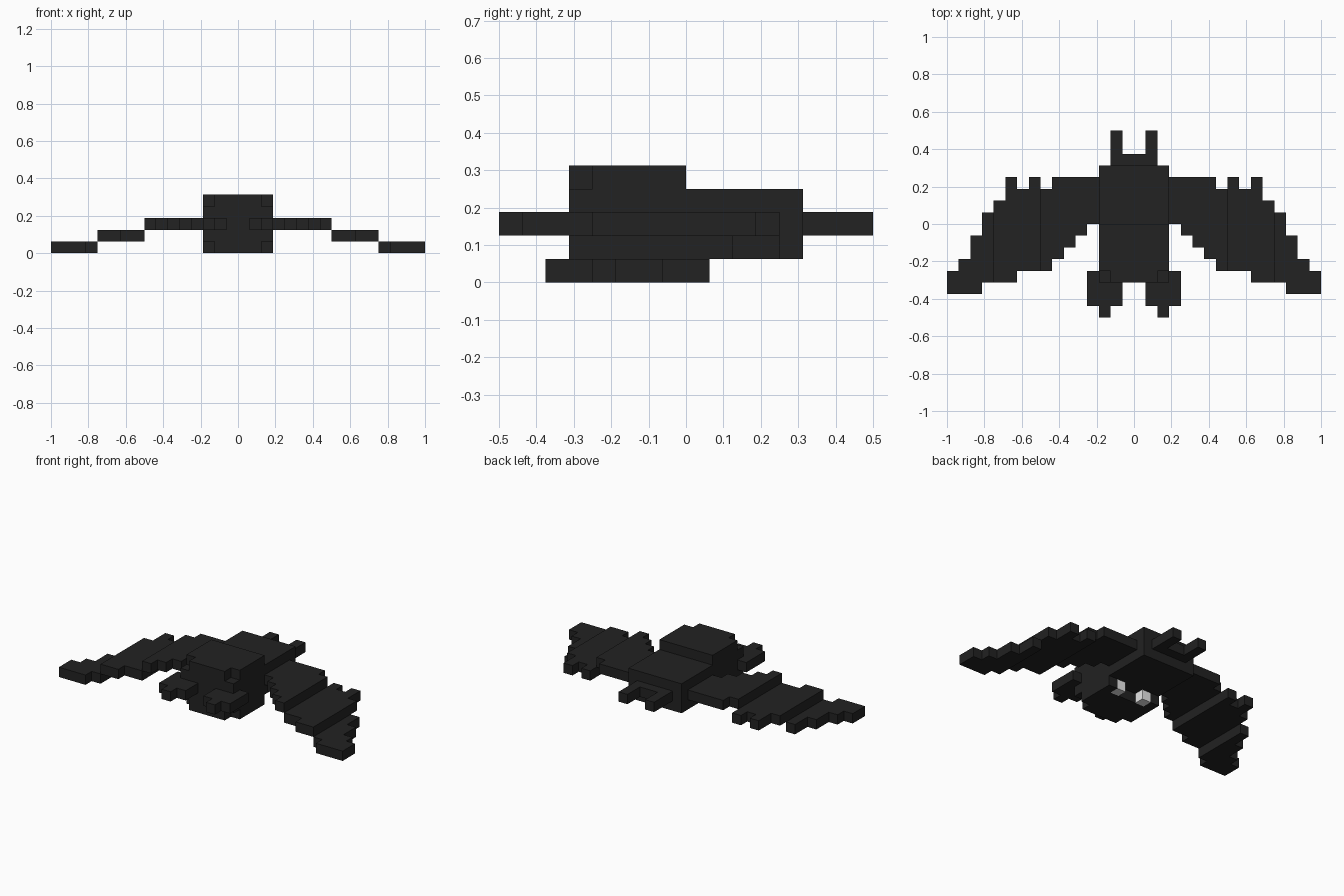
import bpy
import bmesh
import math
from mathutils import Vector

UNIT = 1 / 16  # edge length of one block

default_cube = bpy.data.objects.get("Cube")
if default_cube:
    bpy.data.objects.remove(default_cube, do_unlink=True)


def make_material(name, value):
    mat = bpy.data.materials.new(name)
    mat.use_nodes = True
    colour = (value, value, value, 1)
    mat.diffuse_color = colour
    mat.node_tree.nodes["Principled BSDF"].inputs["Base Color"].default_value = colour
    return mat


charcoal = make_material("charcoal", 0.016)
tooth_white = make_material("tooth_white", 0.8)


def cells_in(box):
    """All block positions inside a box given as x, y and z ranges."""
    (x0, x1), (y0, y1), (z0, z1) = box
    return {(x, y, z) for x in range(x0, x1)
            for y in range(y0, y1) for z in range(z0, z1)}


def block_part(name, boxes, mat, cuts=(), mirror=False):
    """Closed outer skin of a union of boxes, minus cuts."""
    cells = set().union(*(cells_in(b) for b in boxes))
    for cut in cuts:
        cells -= cells_in(cut)
    bm = bmesh.new()
    for cell in cells:
        for axis in range(3):
            for side in (-1, 1):
                step = Vector((0, 0, 0))
                step[axis] = side
                if tuple(int(c) for c in Vector(cell) + step) in cells:
                    continue
                # Square on the exposed side of this block
                u, v = Vector((0, 0, 0)), Vector((0, 0, 0))
                u[(axis + 1) % 3] = v[(axis + 2) % 3] = 0.5
                mid = Vector(cell) + Vector((0.5, 0.5, 0.5)) + step / 2
                ring = [mid - u - v, mid + u - v, mid + u + v, mid - u + v]
                if side < 0:
                    ring.reverse()
                if mirror:
                    ring = [Vector((-p.x, p.y, p.z)) for p in reversed(ring)]
                bm.faces.new([bm.verts.new(p * UNIT) for p in ring])
    bmesh.ops.remove_doubles(bm, verts=bm.verts[:], dist=UNIT / 100)
    bmesh.ops.dissolve_limit(bm, angle_limit=math.radians(1),
                             verts=bm.verts[:], edges=bm.edges[:])
    mesh = bpy.data.meshes.new(name)
    bm.to_mesh(mesh)
    bm.free()
    mesh.materials.append(mat)
    obj = bpy.data.objects.new(name, mesh)
    bpy.context.collection.objects.link(obj)
    return obj


def pair(name, boxes, mat):
    block_part("left_" + name, boxes, mat)
    block_part("right_" + name, boxes, mat, mirror=True)


# Head with notched front corners and an open mouth underneath
notches = [((x, x + 1), (-5, -4), (z, z + 1)) for x in (-3, 2) for z in (0, 4)]
mouth = ((-2, 2), (-1, 0), (0, 1))
block_part("head", [((-3, 3), (-5, 0), (0, 5))], charcoal, notches + [mouth])
pair("tooth", [((1, 2), (-1, 0), (0, 1))], tooth_white)

# Ears, each with a small pointed tip
pair("ear", [((1, 4), (-7, -5), (2, 3)), ((3, 4), (-5, -4), (2, 3)),
             ((2, 3), (-8, -7), (2, 3))], charcoal)

# Body and the two feet at the rear
block_part("body", [((-3, 3), (0, 5), (1, 4))], charcoal)
block_part("feet", [((-2, 2), (5, 6), (2, 3)), ((1, 2), (6, 8), (2, 3)),
                    ((-2, -1), (6, 8), (2, 3))], charcoal)

# Wings: y range of each column, in three sections stepping down outward
wing_sections = {
    "inner_wing": (3, 2, [(0, 4), (-1, 4), (-2, 4), (-3, 4), (-4, 3)]),
    "middle_wing": (8, 1, [(-4, 4), (-4, 3), (-5, 4), (-5, 2)]),
    "wing_tip": (12, 0, [(-5, 1), (-6, -1), (-6, -3), (-6, -4)]),
}
for name, (start, level, columns) in wing_sections.items():
    boxes = [((start + i, start + i + 1), span, (level, level + 1))
             for i, span in enumerate(columns)]
    pair(name, boxes, charcoal)
